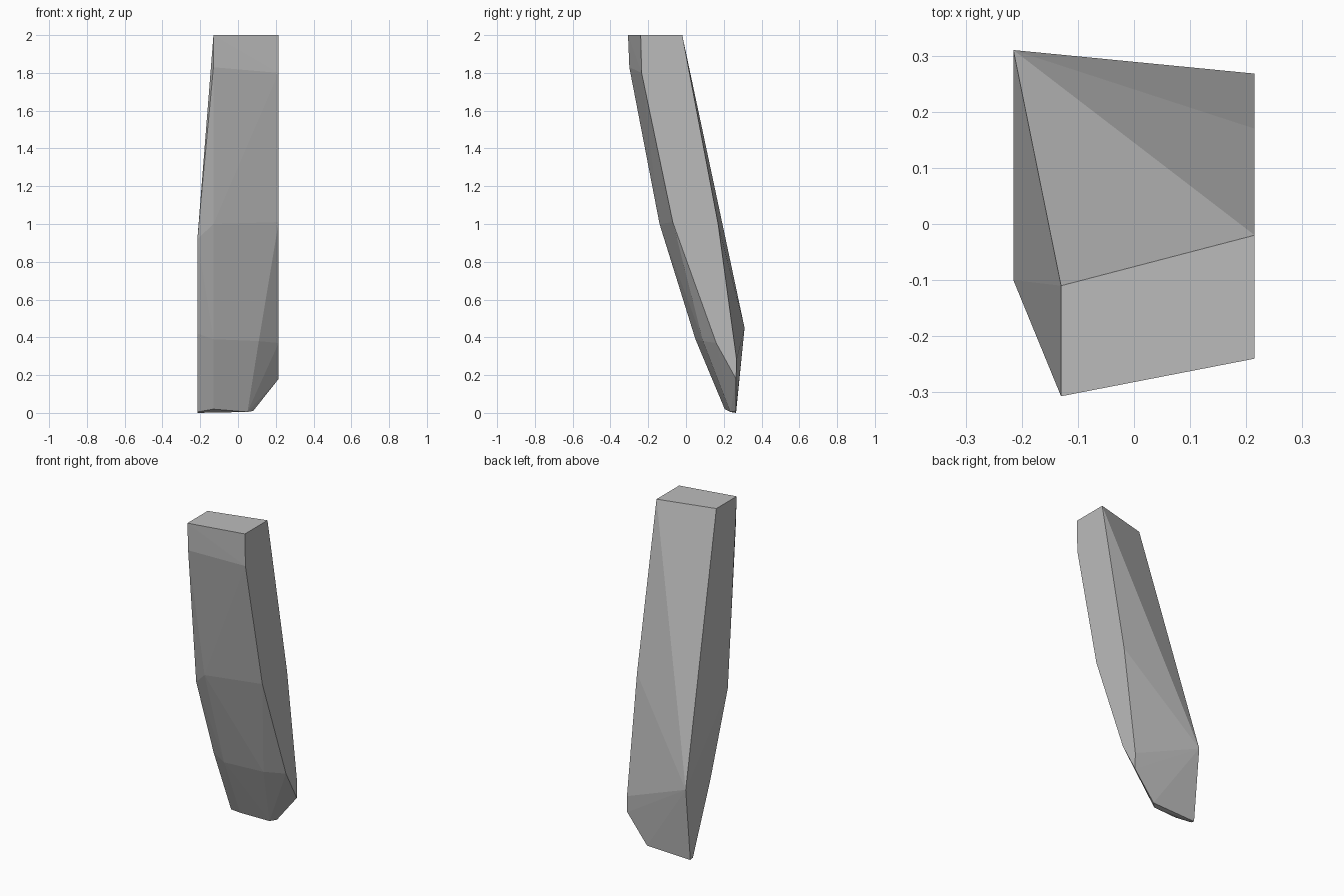
import bpy
import bmesh

# Remove the default cube if present
default_cube = bpy.data.objects.get("Cube")
if default_cube:
    bpy.data.objects.remove(default_cube, do_unlink=True)


def make_material(name, level):
    """One flat grey material."""
    material = bpy.data.materials.new(name)
    material.use_nodes = True
    colour = (level, level, level, 1)
    material.diffuse_color = colour
    for node in material.node_tree.nodes:
        if node.type == "BSDF_PRINCIPLED":
            node.inputs["Base Color"].default_value = colour
    return material


def convex_solid(name, points, material):
    """Flat-faced solid wrapped tightly around its corner points."""
    bm = bmesh.new()
    for point in points:
        bm.verts.new(point)
    hull = bmesh.ops.convex_hull(bm, input=bm.verts)
    inside = {g for g in hull["geom_interior"] + hull["geom_unused"]
              if isinstance(g, bmesh.types.BMVert)}
    bmesh.ops.delete(bm, geom=list(inside), context="VERTS")
    bmesh.ops.recalc_face_normals(bm, faces=bm.faces)
    mesh = bpy.data.meshes.new(name)
    bm.to_mesh(mesh)
    bm.free()
    mesh.materials.append(material)
    body = bpy.data.objects.new(name, mesh)
    bpy.context.collection.objects.link(body)
    return body


# Side profiles as (y, z) pairs, each lying in a plane of constant x
outer_wall = [(-.24, 2), (-.235, 1.8), (-.07, 1.01), (.16, .37),
              (.265, .18), (.268, .28), (.17, 1), (-.02, 2)]
inner_wall = [(-.1, .92), (.07, .42), (.24, .005), (.265, 0), (.31, .45)]
front_ridge = [(-.11, 2), (-.307, 2), (-.3, 1.83), (-.14, 1),
               (.05, .39), (.205, .02)]

corners = []
for x, profile in ((.215, outer_wall), (-.215, inner_wall), (-.13, front_ridge)):
    corners += [(x, y, z) for y, z in profile]

# Chamfered lower corner between the front and the outer wall
corners += [(.11, .09, .38), (.05, .235, .005), (.08, .265, .01)]

grey = make_material("plain grey", .5)
convex_solid("leaning_faceted_block", corners, grey)
